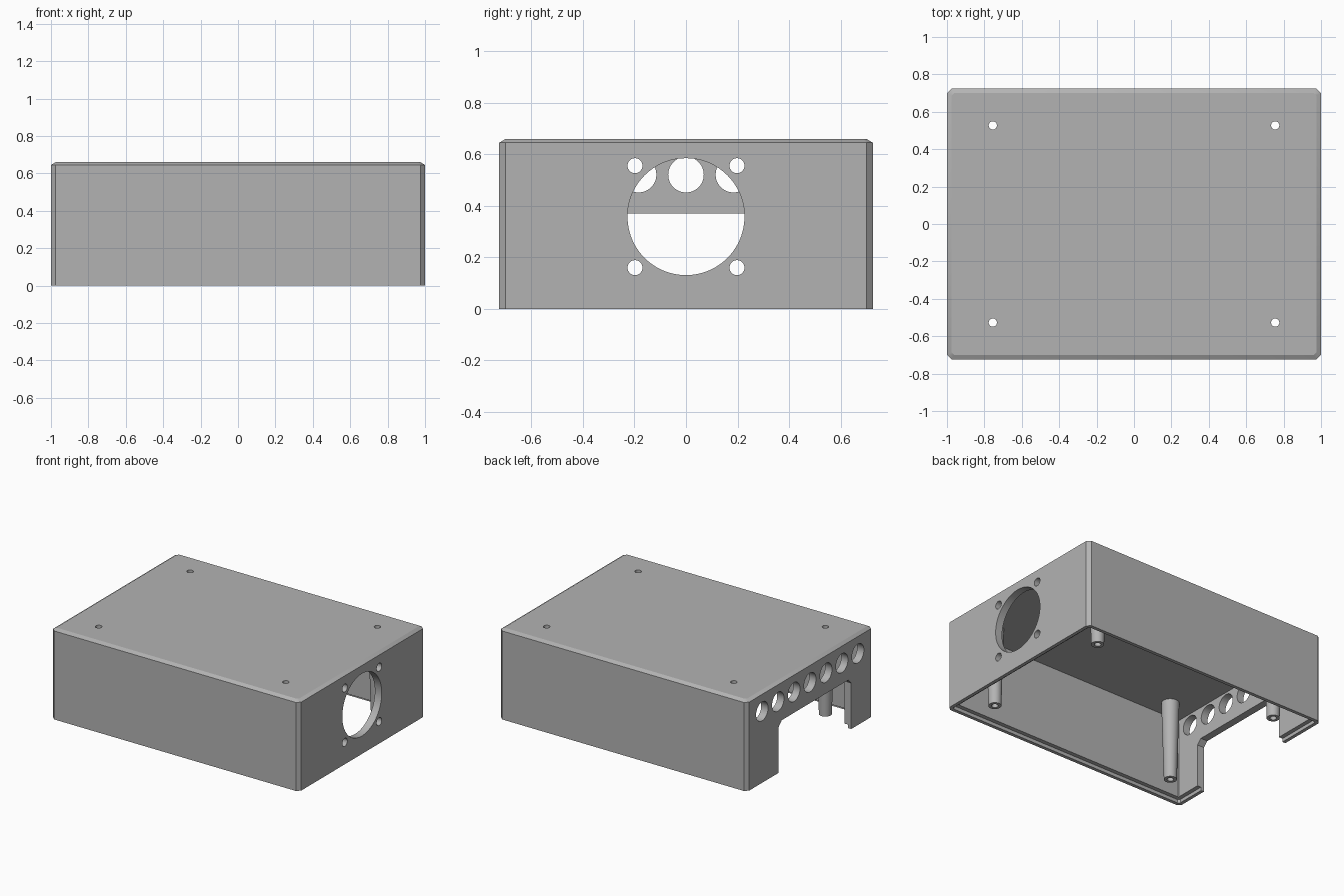
import bpy, bmesh, math
from mathutils import Matrix

cube = bpy.data.objects.get("Cube")
if cube:
    bpy.data.objects.remove(cube)

# Single plastic colour
grey = bpy.data.materials.new("plain grey")
grey.use_nodes = True
colour = (0.45, 0.45, 0.45, 1)
grey.diffuse_color = colour
grey.node_tree.nodes["Principled BSDF"].inputs["Base Color"].default_value = colour

LX, LY, H = 1.0, 0.725, 0.66      # half length, half depth, height
WALL, LIP, LEDGE = 0.055, 0.025, 0.025
CHAMFER, DROP = 0.025, 0.015
POST_X, POST_Y, BORE = 0.755, 0.527, 0.022


def finish(name, bm):
    bmesh.ops.recalc_face_normals(bm, faces=bm.faces)
    mesh = bpy.data.meshes.new(name)
    bm.to_mesh(mesh)
    bm.free()
    mesh.materials.append(grey)
    obj = bpy.data.objects.new(name, mesh)
    bpy.context.collection.objects.link(obj)
    return obj


def outline(inset, cut, z):
    """Corner-cut rectangle at height z."""
    x, y = LX - inset, LY - inset
    return [(x, y - cut, z), (x - cut, y, z), (cut - x, y, z), (-x, y - cut, z),
            (-x, cut - y, z), (cut - x, -y, z), (x - cut, -y, z), (x, cut - y, z)]


def loft(name, rings):
    """Closed solid through a stack of rings."""
    bm = bmesh.new()
    loops = [[bm.verts.new(p) for p in ring] for ring in rings]
    for low, high in zip(loops, loops[1:]):
        for i in range(len(low)):
            j = (i + 1) % len(low)
            bm.faces.new((low[i], low[j], high[j], high[i]))
    bm.faces.new(loops[0])
    bm.faces.new(loops[-1])
    return finish(name, bm)


def cylinders(name, places, r_low, r_high, depth, axis="Z", sides=48):
    bm = bmesh.new()
    turn = Matrix.Rotation(math.pi / 2, 4, "Y") if axis == "X" else Matrix()
    for p in places:
        bmesh.ops.create_cone(bm, cap_ends=True, segments=sides, radius1=r_low,
                              radius2=r_high, depth=depth,
                              matrix=Matrix.Translation(p) @ turn)
    return finish(name, bm)


def carve(target, cutter):
    mod = target.modifiers.new("cut", "BOOLEAN")
    mod.operation, mod.solver, mod.object = "DIFFERENCE", "EXACT", cutter
    bpy.context.view_layer.objects.active = target
    bpy.ops.object.modifier_apply(modifier=mod.name)
    bpy.data.objects.remove(cutter)


def smooth(obj):
    bpy.ops.object.select_all(action="DESELECT")
    obj.select_set(True)
    bpy.context.view_layer.objects.active = obj
    bpy.ops.object.shade_smooth_by_angle(angle=math.radians(25))


# Case: chamfered box, hollow from below, with a stepped rim
case = loft("case", [outline(0, CHAMFER, 0), outline(0, CHAMFER, H - DROP),
                     outline(CHAMFER, CHAMFER / 2, H)])
carve(case, loft("cavity", [outline(LIP, CHAMFER / 2, -0.1), outline(LIP, CHAMFER / 2, LEDGE),
                            outline(WALL, 0.004, LEDGE), outline(WALL, 0.004, H - WALL)]))

# Fan opening and its four screw holes in the left wall
carve(case, cylinders("fan_cut", [(LX, 0, 0.358)], 0.227, 0.227, 0.3, "X", 96))
corners = [(LX, y, z) for y in (-0.198, 0.198) for z in (0.16, 0.556)]
carve(case, cylinders("fan_screw_cut", corners, 0.029, 0.029, 0.3, "X"))

# Row of seven cable holes in the right wall
row = [(-LX, 0.184 * i, 0.521) for i in range(-3, 4)]
carve(case, cylinders("cable_cut", row, 0.069, 0.069, 0.3, "X"))

# Notch below the cable holes, with cut upper corners
y0, y1, top, c = -0.475, 0.36, 0.37, 0.035
notch = [(y0, -0.1), (y1, -0.1), (y1, top - c), (y1 - c, top), (y0 + c, top), (y0, top - c)]
carve(case, loft("notch_cut", [[(x, y, z) for y, z in notch]
                               for x in (-LX - 0.1, -LX + 0.1)]))

# Screw holes through the top
posts = [(x, y) for x in (-POST_X, POST_X) for y in (-POST_Y, POST_Y)]
carve(case, cylinders("top_cut", [(x, y, H) for x, y in posts], BORE, BORE, 0.3))
smooth(case)

# Tapered hollow screw posts
post_top = H - WALL + 0.005
depth = post_top - LEDGE
for i, (x, y) in enumerate(posts):
    centre = (x, y, (post_top + LEDGE) / 2)
    post = cylinders(f"screw_post_{i + 1}", [centre], 0.043, 0.06, depth)
    carve(post, cylinders("bore", [centre], BORE, BORE, 1))
    smooth(post)
